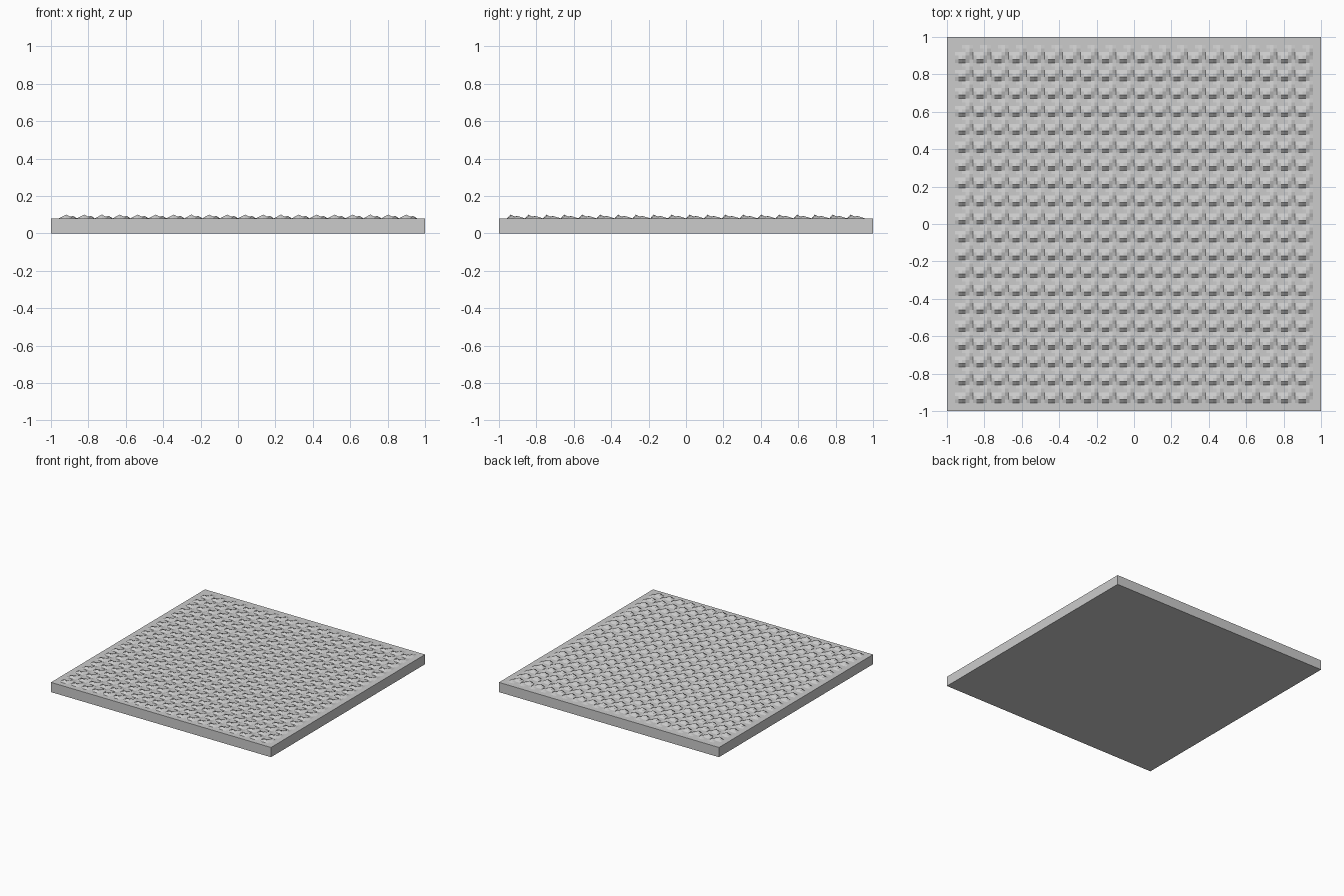
import bpy, bmesh

if "Cube" in bpy.data.objects:
    bpy.data.objects.remove(bpy.data.objects["Cube"])

TOP = 0.08       # slab height
HALF = 0.957     # half width of the textured field
CELLS = 20       # tufts per side
SUB = 5          # mesh steps per tuft


def add_object(name, bm):
    mesh = bpy.data.meshes.new(name)
    bm.to_mesh(mesh)
    bm.free()
    obj = bpy.data.objects.new(name, mesh)
    bpy.context.collection.objects.link(obj)
    return obj


# Base slab
bm = bmesh.new()
bmesh.ops.create_cube(bm, size=1)
for v in bm.verts:
    v.co.x *= 2
    v.co.y *= 2
    v.co.z = (v.co.z + 0.5) * TOP
add_object("base_slab", bm)

# Repeating relief: a tall and a short faceted bump in every cell
# Each bump: centre column, centre row, height, x reach, y reach (in mesh steps)
BUMPS = [(2, 1, 0.020, 2, 2), (4, 3, 0.012, 2, 2)]


def relief(i, j):
    u, v = i % SUB, j % SUB
    if u == 0 or v == 0:
        return 0.0
    return max(0.0, *(h * (1 - max(abs(u - cx) / rx, abs(v - cy) / ry))
                      for cx, cy, h, rx, ry in BUMPS))


# Textured top surface
bm = bmesh.new()
n = CELLS * SUB
step = 2 * HALF / n
rows = [[bm.verts.new((-HALF + i * step, -HALF + j * step, TOP + 0.0008 + relief(i, j)))
         for i in range(n + 1)] for j in range(n + 1)]
for j in range(n):
    for i in range(n):
        bm.faces.new((rows[j][i], rows[j][i + 1], rows[j + 1][i + 1], rows[j + 1][i]))
add_object("textured_surface", bm)
